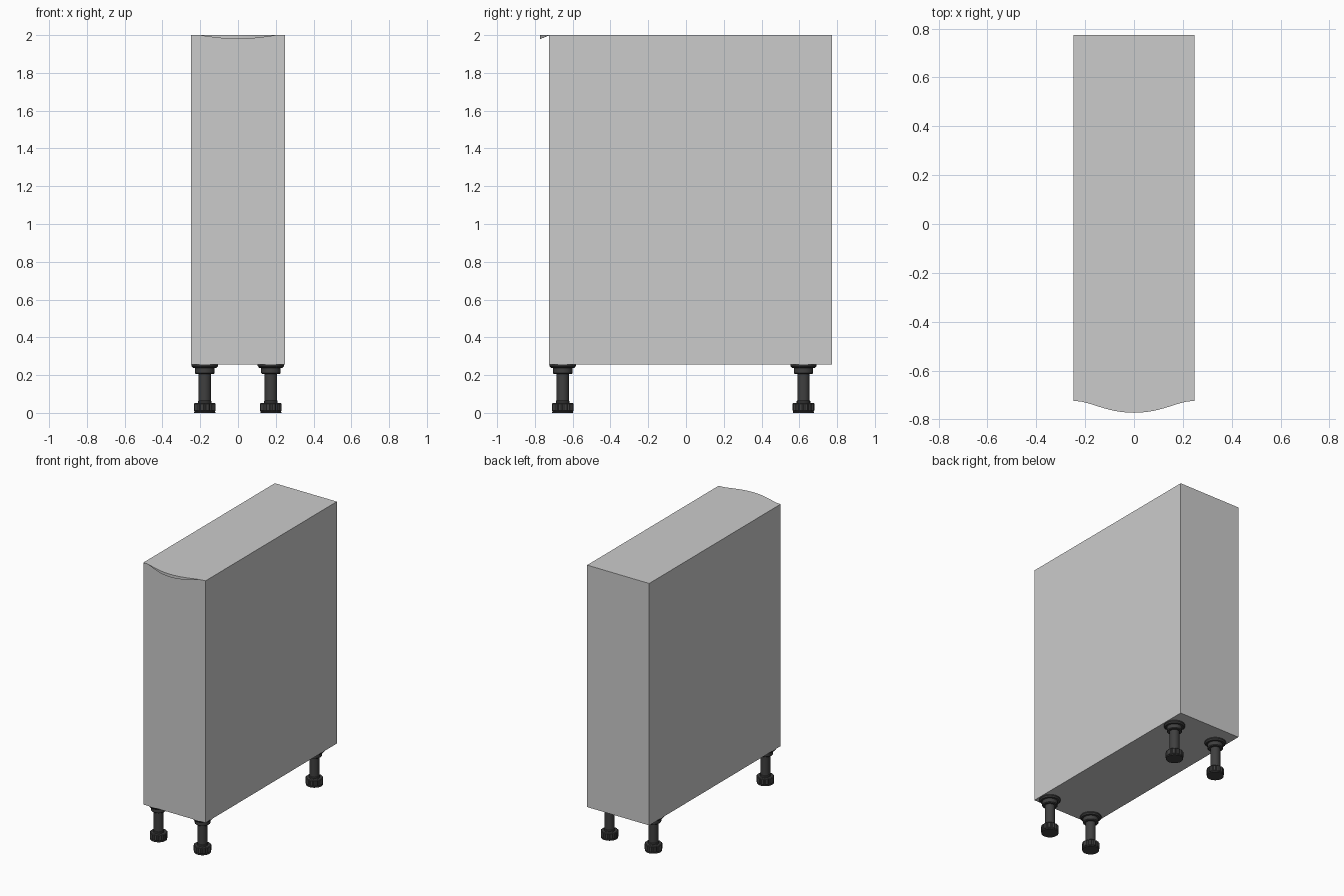
import bpy, bmesh, math

if "Cube" in bpy.data.objects:
    bpy.data.objects.remove(bpy.data.objects["Cube"])

dark = bpy.data.materials.new("dark_plastic")
dark.diffuse_color = (0.05, 0.05, 0.05, 1)
dark.use_nodes = True
dark.node_tree.nodes["Principled BSDF"].inputs["Base Color"].default_value = dark.diffuse_color

FRONT, BACK, BASE, TOP = -0.725, 0.773, 0.255, 2.0


def make_object(name, bm, mat=None, smooth=False):
    bmesh.ops.recalc_face_normals(bm, faces=bm.faces[:])
    me = bpy.data.meshes.new(name)
    bm.to_mesh(me)
    bm.free()
    ob = bpy.data.objects.new(name, me)
    bpy.context.collection.objects.link(ob)
    if mat:
        me.materials.append(mat)
    if smooth:
        bpy.ops.object.select_all(action='DESELECT')
        ob.select_set(True)
        bpy.context.view_layer.objects.active = ob
        bpy.ops.object.shade_smooth_by_angle(angle=math.radians(35))
    return ob


def lathe(bm, profile, segs=32, wave=None):
    """Closed stack of rings; wave(i, k) scales the radius of point i on ring k."""
    rings = []
    for k, (r, z) in enumerate(profile):
        ring = []
        for i in range(segs):
            a = 2 * math.pi * i / segs
            rr = r * (wave(i, k) if wave else 1)
            ring.append(bm.verts.new((rr * math.cos(a), rr * math.sin(a), z)))
        rings.append(ring)
    for lo, hi in zip(rings, rings[1:]):
        for i in range(segs):
            j = (i + 1) % segs
            bm.faces.new((lo[i], lo[j], hi[j], hi[i]))
    bm.faces.new(rings[0][::-1])
    bm.faces.new(rings[-1])


# Cabinet body
bm = bmesh.new()
bmesh.ops.create_cube(bm, size=1)
for v in bm.verts:
    v.co.x *= 0.495
    v.co.y = FRONT if v.co.y < 0 else BACK
    v.co.z = BASE if v.co.z < 0 else TOP
make_object("cabinet_body", bm)

# Curved finger-pull lip: wedge that deepens and drops toward the middle
half = [(0.24, 0.004), (0.22, 0.03), (0.2, 0.12), (0.18, 0.24), (0.15, 0.44),
        (0.125, 0.60), (0.1, 0.74), (0.075, 0.855), (0.05, 0.935), (0.025, 0.985)]
curve = [(-x, f) for x, f in half] + [(0, 1)] + half[::-1]
bm = bmesh.new()
sections = []
for x, f in curve:
    y = FRONT - 0.048 * f
    sections.append([bm.verts.new(p) for p in (
        (x, FRONT, TOP), (x, y, TOP), (x, y, TOP - 0.001 - 0.02 * f), (x, FRONT, TOP - 0.002))])
for a, b in zip(sections, sections[1:]):
    for i in range(4):
        j = (i + 1) % 4
        bm.faces.new((a[i], a[j], b[j], b[i]))
bm.faces.new(sections[0])
bm.faces.new(sections[-1][::-1])
make_object("handle_lip", bm, smooth=True)


# Adjustable legs
def make_leg(name, x, y):
    bm = bmesh.new()
    # mounting flange, collar and shaft
    lathe(bm, [(0.033, 0.03), (0.033, 0.205), (0.046, 0.205), (0.051, 0.21), (0.051, 0.237),
               (0.062, 0.239), (0.070, 0.248), (0.070, BASE)])
    # small ribs on the lower shaft
    lathe(bm, [(0.036, 0.045), (0.036, 0.062), (0.033, 0.066)], 16)
    # knurled foot and base pad
    lathe(bm, [(0.054, 0.008), (0.058, 0.012), (0.058, 0.048), (0.054, 0.052)], 48,
          lambda i, k: 0.92 if i % 4 == 0 else 1)
    lathe(bm, [(0.056, 0.0), (0.056, 0.005), (0.05, 0.009)])
    leg = make_object(name, bm, dark, True)
    leg.location = (x, y, 0)


for side, x in (("left", -0.176), ("right", 0.174)):
    for end, y in (("front", -0.653), ("back", 0.622)):
        make_leg(f"{end}_{side}_leg", x, y)
